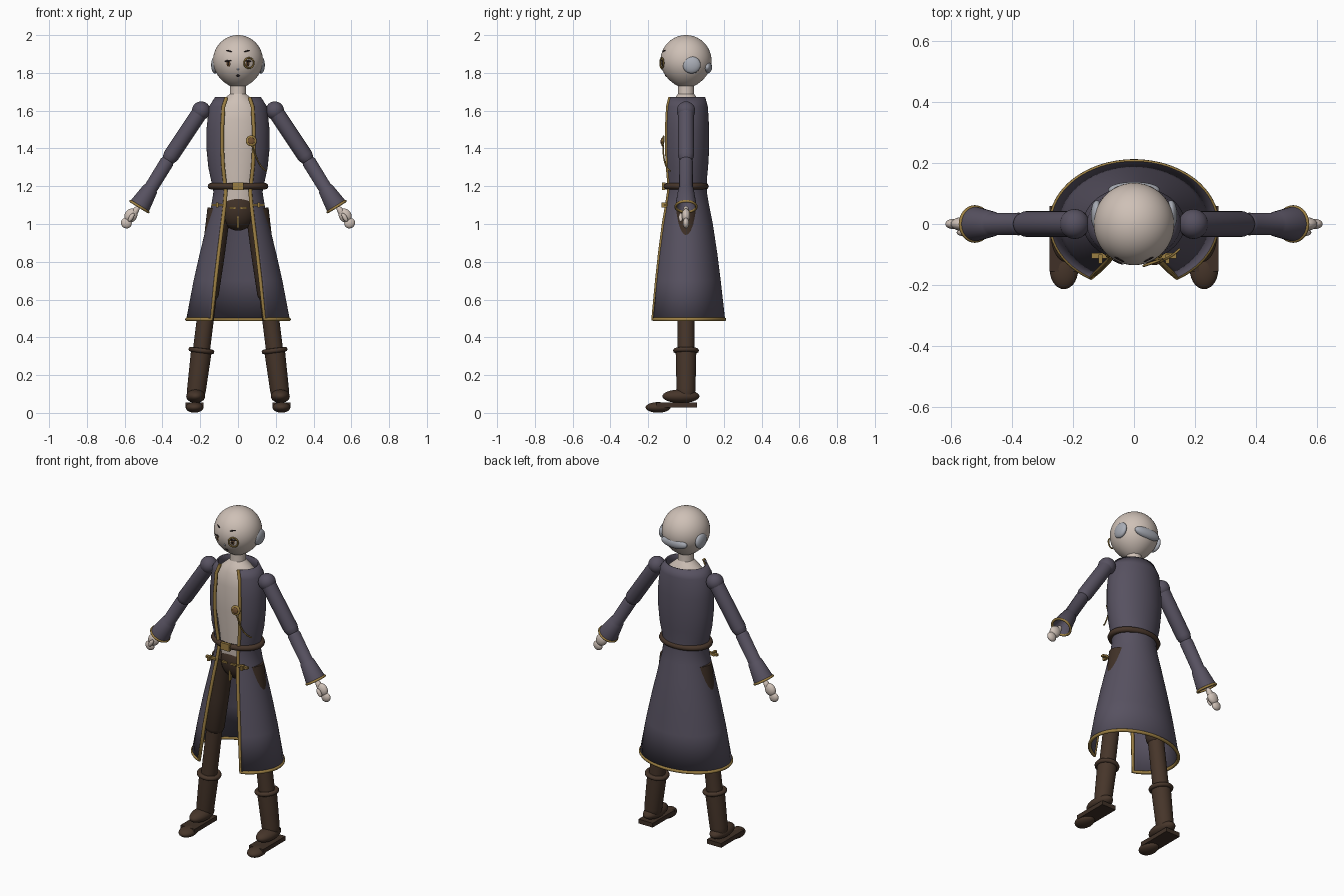
import bpy, bmesh
from math import sin, cos, pi, radians, sqrt
from mathutils import Vector, Matrix

cube = bpy.data.objects.get("Cube")
if cube:
    bpy.data.objects.remove(cube, do_unlink=True)


def material(name, *rgb):
    m = bpy.data.materials.new(name)
    m.use_nodes = True
    m.diffuse_color = (*rgb, 1)
    bsdf = next(n for n in m.node_tree.nodes if n.type == 'BSDF_PRINCIPLED')
    bsdf.inputs["Base Color"].default_value = (*rgb, 1)
    return m


SKIN = material("pale skin", .62, .53, .47)
COAT = material("slate violet cloth", .095, .083, .118)
GOLD = material("old gold", .33, .21, .055)
LEATHER = material("brown leather", .062, .036, .023)
TROUSER = material("dark brown cloth", .050, .030, .020)
HAIR = material("blue grey hair", .40, .42, .47)
DARK = material("near black", .018, .012, .012)
IRIS = material("amber brown", .16, .08, .03)


def activate(ob):
    bpy.ops.object.select_all(action='DESELECT')
    ob.select_set(True)
    bpy.context.view_layer.objects.active = ob


def finish(name, bm, mat):
    bmesh.ops.recalc_face_normals(bm, faces=bm.faces)
    mesh = bpy.data.meshes.new(name)
    bm.to_mesh(mesh)
    bm.free()
    mesh.materials.append(mat)
    ob = bpy.data.objects.new(name, mesh)
    bpy.context.collection.objects.link(ob)
    activate(ob)
    bpy.ops.object.shade_smooth_by_angle(angle=radians(40))
    return ob


def frame(loc, axis):
    q = Vector(axis).to_track_quat('Z', 'Y')
    return Matrix.Translation(loc) @ q.to_matrix().to_4x4()


def ball(name, loc, radii, mat, axis=(0, 0, 1)):
    bm = bmesh.new()
    bmesh.ops.create_uvsphere(bm, u_segments=28, v_segments=16, radius=1,
                              matrix=frame(loc, axis) @ Matrix.Diagonal((*radii, 1)))
    return finish(name, bm, mat)


def box(name, loc, size, mat, axis=(0, 0, 1)):
    bm = bmesh.new()
    bmesh.ops.create_cube(bm, size=1, matrix=frame(loc, axis) @ Matrix.Diagonal((*size, 1)))
    return finish(name, bm, mat)


def loft(name, rings, mat, closed=True):
    bm = bmesh.new()
    rows = [[bm.verts.new(p) for p in ring] for ring in rings]
    n = len(rows[0])
    for low, high in zip(rows, rows[1:]):
        for i in range(n if closed else n - 1):
            j = (i + 1) % n
            bm.faces.new((low[i], low[j], high[j], high[i]))
    if closed:
        bm.faces.new(rows[0])
        bm.faces.new(rows[-1])
    return finish(name, bm, mat)


def oval(z, a, b, start=0, end=2 * pi, n=48, closed=True):
    # angle 0 points to the front
    step = (end - start) / (n if closed else n - 1)
    return [Vector((a * sin(start + i * step), -b * cos(start + i * step), z)) for i in range(n)]


def tube(name, p0, p1, profile, mat):
    # profile holds (fraction along the axis, radius)
    p0, p1 = Vector(p0), Vector(p1)
    m = frame(p0, p1 - p0)
    length = (p1 - p0).length
    return loft(name, [[m @ p for p in oval(t * length, r, r, n=28)] for t, r in profile], mat)


def wire(name, points, radius, mat, cyclic=False):
    cu = bpy.data.curves.new(name, 'CURVE')
    cu.dimensions = '3D'
    cu.bevel_depth, cu.bevel_resolution, cu.use_fill_caps = radius, 2, True
    sp = cu.splines.new('POLY')
    sp.points.add(len(points) - 1)
    for p, co in zip(sp.points, points):
        p.co = (*co, 1)
    sp.use_cyclic_u = cyclic
    cu.materials.append(mat)
    ob = bpy.data.objects.new(name, cu)
    bpy.context.collection.objects.link(ob)
    activate(ob)
    bpy.ops.object.convert(target='MESH')
    bpy.ops.object.shade_smooth_by_angle(angle=radians(60))


# Head: round skull tapering to the chin
EYE_Z, SKULL, DROP = 1.865, .135, .148


def head_radius(z):
    if z > EYE_Z:
        return sqrt(max(SKULL ** 2 - (z - EYE_Z) ** 2, 0))
    return SKULL * max(1 - ((EYE_Z - z) / DROP) ** 2, 0) ** .65


levels = [EYE_Z - cos(pi * i / 28) * (DROP if i < 14 else SKULL) for i in range(1, 28)]
levels = [EYE_Z - DROP * .999] + levels + [EYE_Z + SKULL * .999]
loft("head", [oval(z, head_radius(z) * .98, head_radius(z)) for z in levels], SKIN)
tube("neck", (0, 0, 1.63), (0, 0, 1.76), [(0, .05), (.4, .043), (1, .043)], SKIN)


def on_face(name, x, z, w, h, mat, lift=0, tilt=0):
    y = -sqrt(head_radius(z) ** 2 - x * x)
    out = Vector((x, y, (z - EYE_Z) * .8)).normalized()
    ob = ball(name, (0, 0, 0), (w, .003, h), mat)
    turn = Vector((0, -1, 0)).rotation_difference(out).to_matrix().to_4x4()
    ob.matrix_world = Matrix.Translation(Vector((x, y, z)) + out * lift) @ turn @ Matrix.Rotation(tilt, 4, 'Y')


for s, side in ((1, "left"), (-1, "right")):
    on_face(side + "_iris", s * .051, 1.848, .011, .015, IRIS)
    on_face(side + "_pupil", s * .051, 1.848, .005, .009, DARK, .002)
    on_face(side + "_lash", s * .053, 1.863, .020, .005, DARK, .001, s * .1)
    on_face(side + "_brow", s * .048, 1.916, .018, .0035, DARK, .001, -s * .3)
    ball(side + "_side_hair", (s * .122, .03, 1.842), (.02, .048, .045), HAIR)
ball("back_hair", (0, .112, 1.83), (.085, .026, .033), HAIR)
on_face("nose", 0, 1.82, .005, .008, HAIR, .001)
on_face("mouth", 0, 1.785, .010, .007, DARK)

# Monocle in front of the left eye
lens = frame((.058, -.128, 1.852), (.35, -1, 0))
wire("monocle_ring", [lens @ p for p in oval(0, .027, .027, n=32)], .0045, GOLD, True)

# Torso and pelvis
torso = [(1.1, .10, .07), (1.22, .108, .078), (1.4, .135, .09), (1.55, .14, .09),
         (1.63, .11, .078), (1.665, .07, .06), (1.69, .042, .042)]
loft("torso", [oval(*row) for row in torso], SKIN)
ball("pelvis", (0, 0, 1.075), (.10, .085, .11), TROUSER)

# Long open coat: one shell with gold edging
GAP = radians(31)
coat = [(1.67, .118, .098), (1.62, .15, .112), (1.5, .163, .119), (1.4, .163, .119),
        (1.3, .153, .113), (1.23, .138, .106), (1.17, .126, .106), (1.1, .137, .118),
        (1.0, .16, .138), (.85, .197, .161), (.7, .231, .18), (.495, .27, .203)]
rings = [oval(*row, GAP, 2 * pi - GAP, 56, False) for row in coat]
shell = loft("long_coat", rings, COAT, closed=False)
solid = shell.modifiers.new("cloth", 'SOLIDIFY')
solid.thickness, solid.offset = .008, 0
edge = [r[0] for r in rings] + rings[-1][1:-1] + [r[-1] for r in reversed(rings)]
wire("coat_trim", edge, .010, GOLD)

# Belt and buckle
wire("belt", oval(1.2, .144, .104), .017, LEATHER, True)
box("belt_buckle", (0, -.118, 1.2), (.06, .018, .042), GOLD)

# Brooch and hanging chain
ball("brooch", (.07, -.122, 1.44), (.029, .029, .008), GOLD, (.1, -1, .15))
ball("brooch_stone", (.07, -.128, 1.44), (.018, .018, .006), IRIS, (.1, -1, .15))
chain = [(.07 + .08 * t, -.122 + .04 * t * t, 1.43 - .15 * t - .03 * sin(pi * t))
         for t in (i / 10 for i in range(11))]
wire("brooch_chain", chain, .004, GOLD)

# Gold clasps at the coat front and trouser front
for s, side in ((1, "left"), (-1, "right")):
    box(side + "_clasp_bar", (s * .105, -.105, 1.1), (.07, .018, .012), GOLD)
    box(side + "_clasp_pin", (s * .11, -.115, 1.1), (.014, .03, .026), GOLD)
    box(side + "_fly_toggle", (s * .03, -.084, 1.085), (.035, .012, .01), GOLD)
box("fly_strip", (0, -.076, 1.01), (.01, .02, .06), GOLD)

# Arms, hands, legs and boots
round_end = [(.0, .012), (.02, .026), (.06, .038), (.10, .042)]
for s, side in ((1, "left_"), (-1, "right_")):
    shoulder, elbow, cuff = [Vector((s * x, 0, z)) for x, z in ((.195, 1.6), (.372, 1.335), (.522, 1.092))]
    ball(side + "shoulder", shoulder, (.049, .049, .049), COAT)
    tube(side + "upper_sleeve", shoulder, elbow, [(0, .042), (.9, .042), (.97, .036), (1.05, .02)], COAT)
    tube(side + "lower_sleeve", elbow - (cuff - elbow) * .07, cuff,
         [(0, .014), (.03, .028), (.09, .037), (.62, .036), (.64, .041), (1, .057), (1, .050), (.72, .028)], COAT)
    m = frame(cuff, cuff - elbow)
    wire(side + "cuff_trim", [m @ p for p in oval(0, .055, .055, n=32)], .007, GOLD, True)

    reach = Vector((s * .52, 0, -.85))
    ball(side + "wrist", (s * .545, 0, 1.065), (.017, .017, .035), SKIN, reach)
    ball(side + "palm", (s * .567, 0, 1.045), (.022, .033, .038), SKIN, reach)
    ball(side + "fingers", (s * .591, 0, 1.005), (.017, .029, .028), SKIN, reach)
    ball(side + "thumb", (s * .565, -.028, 1.035), (.011, .012, .026), SKIN, reach)

    def leg(z):
        return Vector((s * (.235 - .125 * z), 0, z))

    tube(side + "thigh", leg(.59), leg(1.08), [(t * .8, r * 1.3) for t, r in round_end] + [(.5, .060), (1, .062)], TROUSER)
    tube(side + "shin", leg(.3), leg(.66), [(0, .045), (1, .045)], LEATHER)
    tube(side + "boot_shaft", leg(.07), leg(.34), [(0, .036), (.08, .047), (.2, .050), (1, .055)], LEATHER)
    m = frame(leg(.33), leg(1) - leg(0))
    wire(side + "boot_cuff", [m @ p for p in oval(0, .056, .056, n=32)], .013, LEATHER, True)
    ball(side + "foot", (s * .224, -.027, .088), (.05, .098, .036), LEATHER)
    box(side + "sole", (s * .230, -.048, .042), (.096, .215, .026), TROUSER)
    ball(side + "toe", (s * .230, -.148, .029), (.047, .066, .028), LEATHER)
